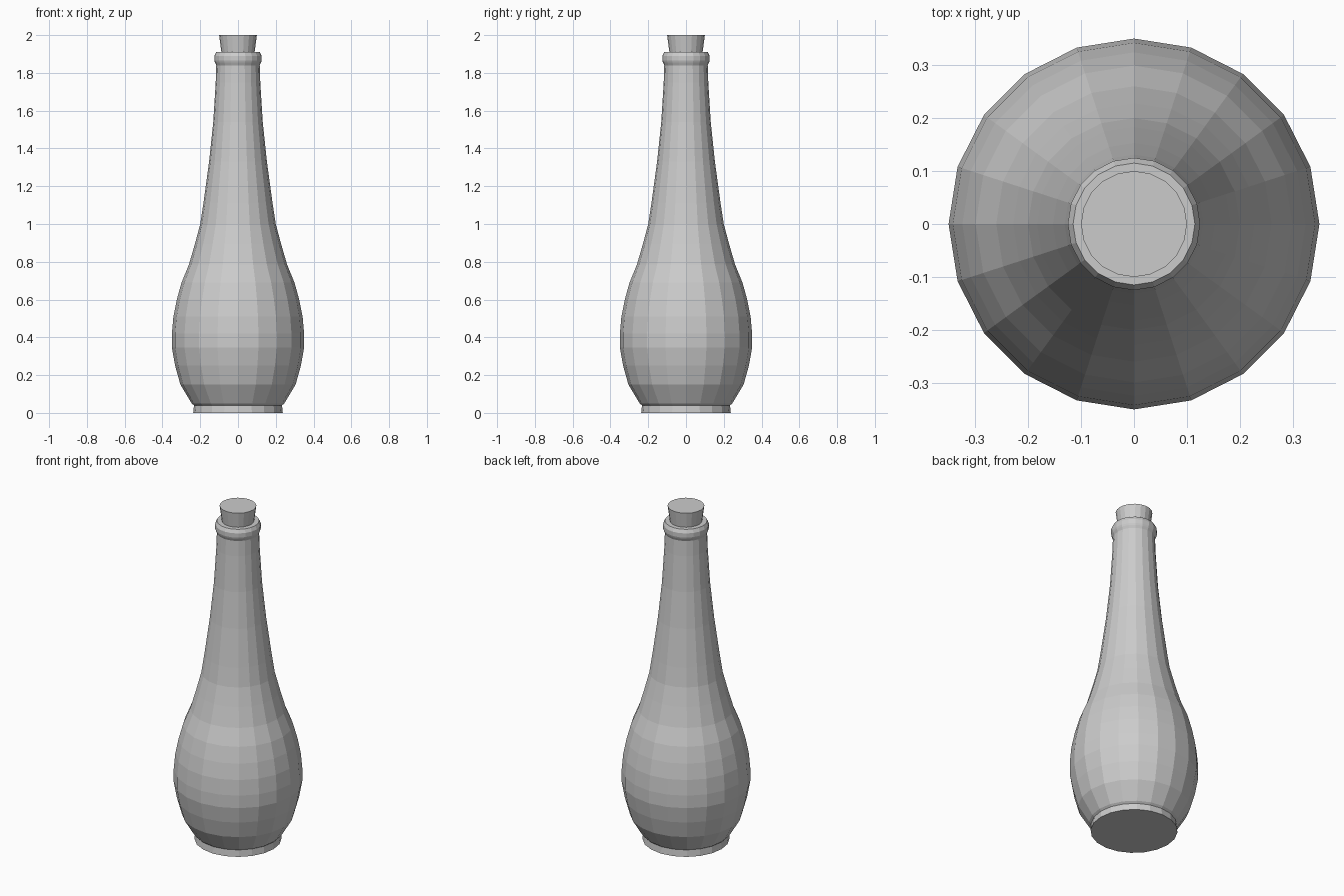
import bpy, bmesh
from math import cos, sin, tau

if "Cube" in bpy.data.objects:
    bpy.data.objects.remove(bpy.data.objects["Cube"])

SIDES = 20


def lathe(name, profile):
    """Revolve (radius, height) points about z and cap both ends, flat shaded."""
    bm = bmesh.new()
    rings = [[bm.verts.new((r * cos(tau * i / SIDES), r * sin(tau * i / SIDES), z))
              for i in range(SIDES)] for r, z in profile]
    for a, b in zip(rings, rings[1:]):
        for i in range(SIDES):
            j = (i + 1) % SIDES
            bm.faces.new((a[i], a[j], b[j], b[i]))
    bm.faces.new(rings[0][::-1])
    bm.faces.new(rings[-1])
    bmesh.ops.recalc_face_normals(bm, faces=bm.faces)
    mesh = bpy.data.meshes.new(name)
    bm.to_mesh(mesh)
    bm.free()
    obj = bpy.data.objects.new(name, mesh)
    bpy.context.collection.objects.link(obj)
    return obj


# Bottle: foot, belly, long neck, rolled lip and mouth socket
lathe("bottle", [
    (0.237, 0), (0.233, 0.04), (0.245, 0.05), (0.305, 0.15), (0.333, 0.25),
    (0.35, 0.345), (0.35, 0.42), (0.342, 0.51), (0.324, 0.60), (0.299, 0.69),
    (0.26, 0.785), (0.228, 0.895), (0.2, 1.0), (0.183, 1.11), (0.153, 1.33),
    (0.131, 1.54), (0.118, 1.75), (0.115, 1.84), (0.122, 1.855),
    (0.125, 1.865), (0.125, 1.89), (0.115, 1.91), (0.086, 1.91), (0.08, 1.84),
])

# Tapered stopper seated in the mouth
lathe("stopper", [(0.08, 1.84), (0.088, 1.91), (0.1, 2.0)])
